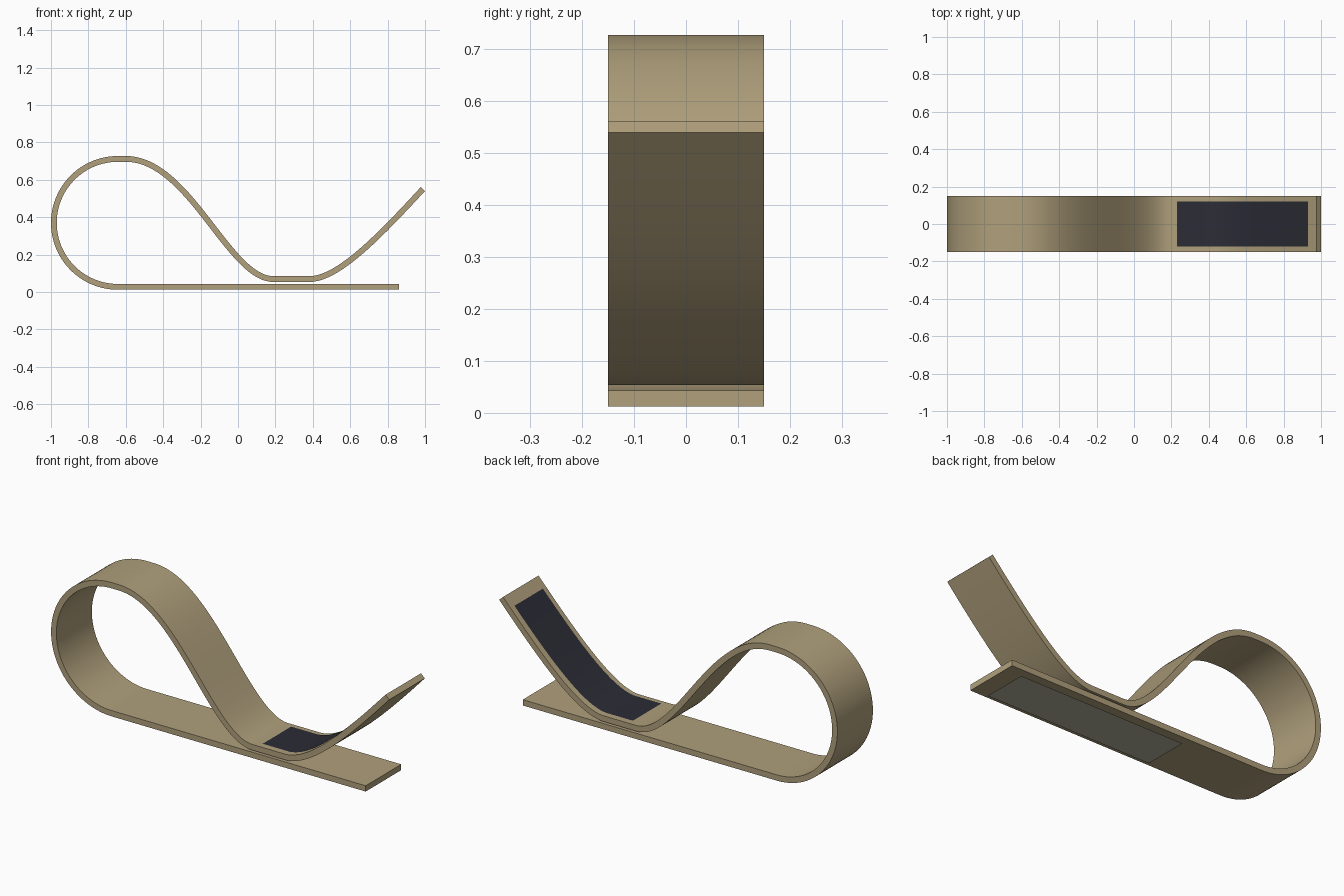
import bpy, bmesh
from math import sin, cos, pi
from mathutils import Vector

cube = bpy.data.objects.get("Cube")
if cube:
    bpy.data.objects.remove(cube, do_unlink=True)

HALF_T = 0.0155      # half the strip thickness
HALF_W = 0.15        # half the strip width
PAD_W = 0.12         # half the pad width


def material(name, rgb):
    m = bpy.data.materials.new(name)
    m.use_nodes = True
    m.diffuse_color = (*rgb, 1)
    m.node_tree.nodes["Principled BSDF"].inputs["Base Color"].default_value = (*rgb, 1)
    return m


tan = material("tan metal", (0.434, 0.352, 0.202))
dark = material("dark pad", (0.025, 0.026, 0.037))
grey = material("pale grey pad", (0.434, 0.434, 0.328))


def bezier(p0, p1, p2, p3, steps=40):
    p0, p1, p2, p3 = map(Vector, (p0, p1, p2, p3))
    for i in range(steps + 1):
        t = i / steps
        s = 1 - t
        yield s**3 * p0 + 3 * s * s * t * p1 + 3 * s * t * t * p2 + t**3 * p3


def offset(path, d):
    """Shift a path sideways by d along its normals."""
    out = []
    for i, p in enumerate(path):
        tangent = (path[min(i + 1, len(path) - 1)] - path[max(i - 1, 0)]).normalized()
        out.append(p + d * Vector((-tangent.y, tangent.x)))
    return out


def finish(name, bm, mat):
    me = bpy.data.meshes.new(name)
    bm.to_mesh(me)
    bm.free()
    me.materials.append(mat)
    ob = bpy.data.objects.new(name, me)
    bpy.context.collection.objects.link(ob)
    bpy.ops.object.select_all(action='DESELECT')
    ob.select_set(True)
    bpy.context.view_layer.objects.active = ob
    bpy.ops.object.shade_smooth_by_angle()
    return ob


def sheet(name, line, half_w, mat):
    """Thin sheet that follows a line in the xz plane."""
    bm = bmesh.new()
    rows = [[bm.verts.new((p.x, y, p.y)) for y in (-half_w, half_w)] for p in line]
    for a, b in zip(rows, rows[1:]):
        bm.faces.new((a[0], b[0], b[1], a[1]))
    return finish(name, bm, mat)


# Centre line: flat base, round loop, falling arm, contact flat, raised tail
centre, radius = Vector((-0.6425, 0.3695)), 0.342
path = [Vector((0.86, centre.y - radius))]
for i in range(49):
    a = -pi / 2 - pi * i / 48
    path.append(centre + radius * Vector((cos(a), sin(a))))
top = centre.y + radius
path += bezier((-0.6, top), (-0.26, top), (-0.05, 0.069), (0.19, 0.069))
path += bezier((0.38, 0.069), (0.53, 0.069), (0.74, 0.28), (0.988, 0.55))

# Bent strip
upper, lower = offset(path, HALF_T), offset(path, -HALF_T)
bm = bmesh.new()
rings = []
for u, l in zip(upper, lower):
    rings.append([bm.verts.new((p.x, y, p.y)) for p, y in
                  ((u, -HALF_W), (u, HALF_W), (l, HALF_W), (l, -HALF_W))])
for a, b in zip(rings, rings[1:]):
    for k in range(4):
        j = (k + 1) % 4
        bm.faces.new((a[k], a[j], b[j], b[k]))
bm.faces.new(rings[0])
bm.faces.new(rings[-1])
bmesh.ops.recalc_face_normals(bm, faces=bm.faces)
finish("bent_strip", bm, tan)

# Dark pad lying on the raised tail
line = offset(path, HALF_T + 0.003)[-43:]


def height_at(x):
    for p, q in zip(line, line[1:]):
        if p.x <= x <= q.x:
            return p.y + (q.y - p.y) * (x - p.x) / (q.x - p.x)
    return line[-1].y


xs = [0.23 + 0.7 * i / 48 for i in range(49)]
sheet("tail_pad", [Vector((x, height_at(x))) for x in xs], PAD_W, dark)

# Pale pad under the base, facing down
sheet("base_pad", [Vector((0.78, 0)), Vector((-0.19, 0))], PAD_W, grey)
